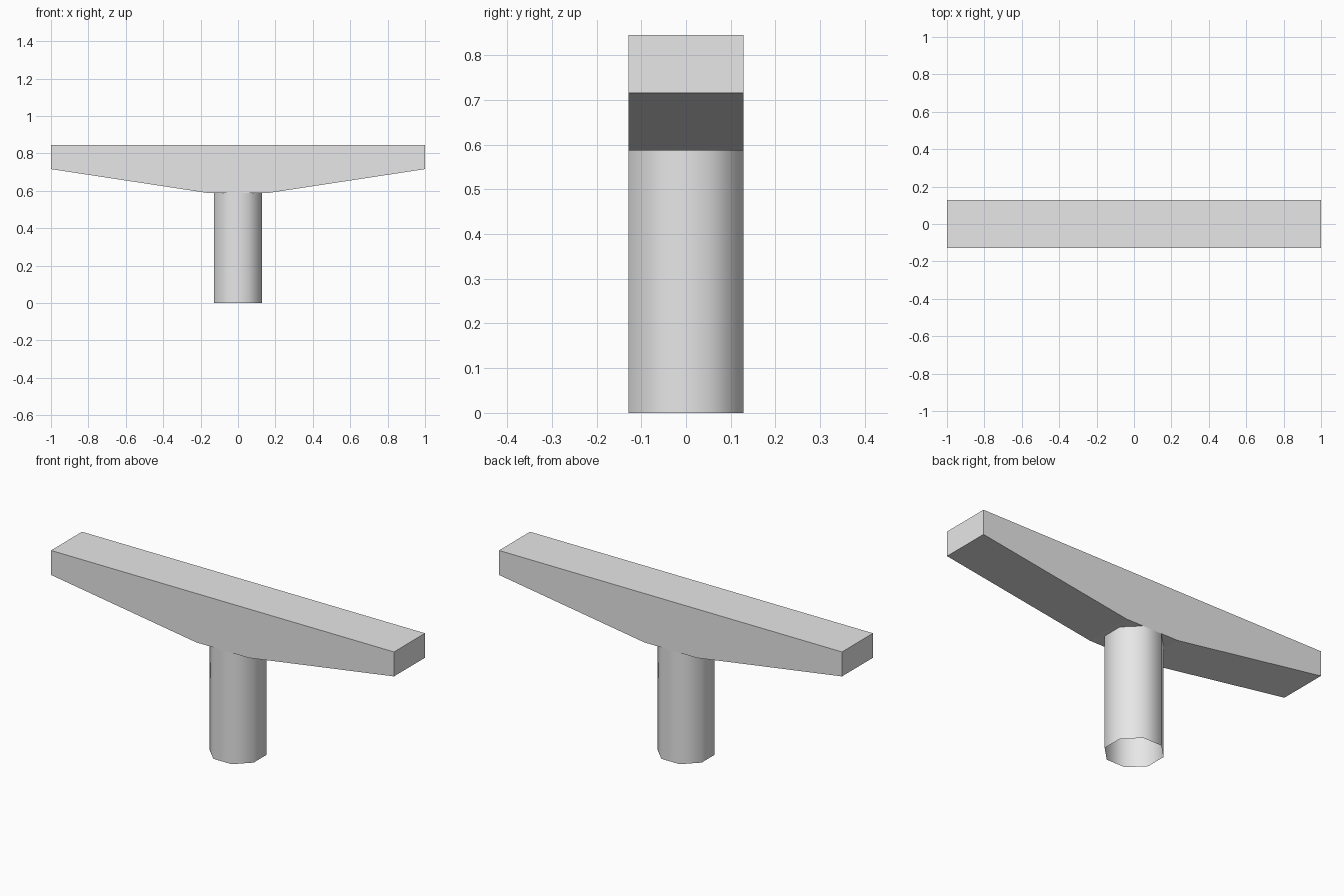
import bpy, bmesh, math
from mathutils import Matrix

cube = bpy.data.objects.get("Cube")
if cube:
    bpy.data.objects.remove(cube, do_unlink=True)

HALF_WIDTH = 0.129
SOFFIT, END_SOFFIT, TOP = 0.587, 0.716, 0.845

concrete = bpy.data.materials.new("concrete_grey")
concrete.use_nodes = True
concrete.diffuse_color = (0.8, 0.8, 0.8, 1)
concrete.node_tree.nodes["Principled BSDF"].inputs["Base Color"].default_value = (0.8, 0.8, 0.8, 1)


def add_object(name, bm):
    bmesh.ops.recalc_face_normals(bm, faces=bm.faces)
    mesh = bpy.data.meshes.new(name)
    bm.to_mesh(mesh)
    bm.free()
    mesh.materials.append(concrete)
    obj = bpy.data.objects.new(name, mesh)
    bpy.context.collection.objects.link(obj)
    return obj


# Tapered crossbeam: a mirrored profile extruded front to back
half = [(0.153, SOFFIT), (1, END_SOFFIT), (1, TOP)]
profile = half + [(-x, z) for x, z in reversed(half)]
bm = bmesh.new()
face = bm.faces.new([bm.verts.new((x, -HALF_WIDTH, z)) for x, z in profile])
extruded = bmesh.ops.extrude_face_region(bm, geom=[face])["geom"]
back = [v for v in extruded if isinstance(v, bmesh.types.BMVert)]
bmesh.ops.translate(bm, verts=back, vec=(0, 2 * HALF_WIDTH, 0))
add_object("crossbeam", bm)

# Octagonal column, open at the foot, with flat sides facing the axes
bm = bmesh.new()
radius = HALF_WIDTH / math.cos(math.pi / 8)
placement = Matrix.Translation((0, 0, SOFFIT / 2)) @ Matrix.Rotation(math.pi / 8, 4, "Z")
bmesh.ops.create_cone(bm, cap_ends=False, segments=8, radius1=radius, radius2=radius,
                      depth=SOFFIT, matrix=placement)
column = add_object("column", bm)

# Soft shading around the column
bpy.ops.object.select_all(action="DESELECT")
column.select_set(True)
bpy.context.view_layer.objects.active = column
bpy.ops.object.shade_smooth_by_angle(angle=math.radians(60))
